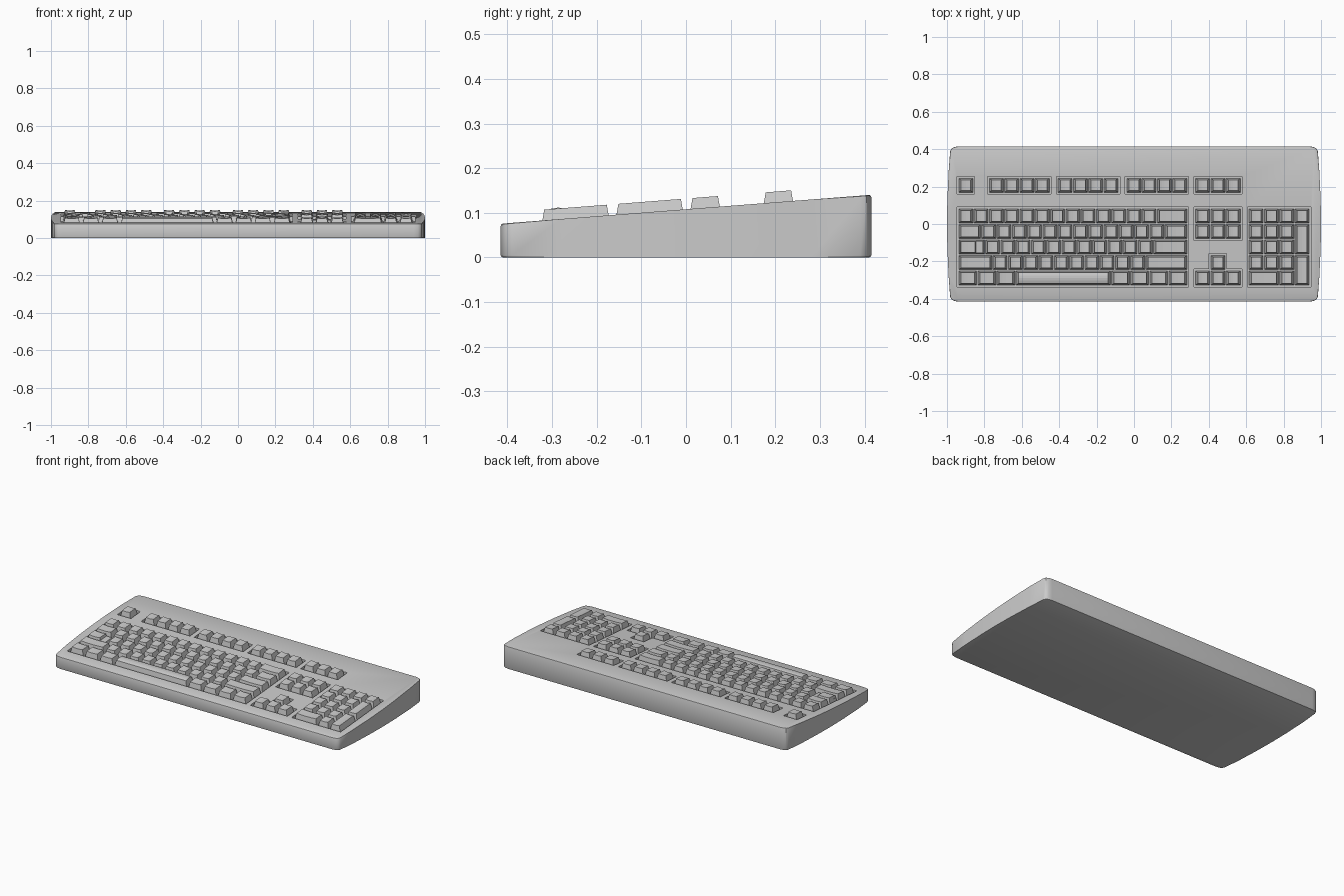
import bpy, bmesh

if "Cube" in bpy.data.objects:
    bpy.data.objects.remove(bpy.data.objects["Cube"])

U = 0.0817          # one key unit in x
V = 0.083           # row pitch in y
X0 = -0.94          # left edge of the key field
ROWS = [0.043 - V * i for i in range(5)]
F_ROW = 0.207
DEPTH = 0.028       # depth of the key wells


def surf(y):
    return 0.108 + 0.078 * y


def make_object(name, bm):
    bmesh.ops.recalc_face_normals(bm, faces=bm.faces)
    me = bpy.data.meshes.new(name)
    bm.to_mesh(me)
    bm.free()
    ob = bpy.data.objects.new(name, me)
    bpy.context.collection.objects.link(ob)
    return ob


def add_key(bm, x0, x1, y0, y1, top=0.024, bow=-0.003, along_x=True, inset=(0.012, 0.009)):
    """Tapered keycap; its top is a shallow curve, dished or domed."""
    def v(x, y, h):
        return bm.verts.new((x, y, surf(y) + h))
    g = 0.003
    x0, x1, y0, y1 = x0 + g, x1 - g, y0 + g + 0.001, y1 - g - 0.001
    b = [v(x0, y0, -DEPTH), v(x1, y0, -DEPTH), v(x1, y1, -DEPTH), v(x0, y1, -DEPTH)]
    a0, a1 = x0 + inset[0], x1 - inset[0]
    c0, c1 = y0 + inset[1], y1 - inset[1]
    ts = [0, 0.25, 0.5, 0.75, 1]
    hs = [top + bow * 4 * t * (1 - t) for t in ts]
    if along_x:
        p = [v(a0 + (a1 - a0) * t, c0, h) for t, h in zip(ts, hs)]
        q = [v(a0 + (a1 - a0) * t, c1, h) for t, h in zip(ts, hs)]
        ends = [(b[0], b[1]), (b[2], b[3]), (b[1], b[2]), (b[3], b[0])]
    else:
        p = [v(a1, c0 + (c1 - c0) * t, h) for t, h in zip(ts, hs)]
        q = [v(a0, c0 + (c1 - c0) * t, h) for t, h in zip(ts, hs)]
        ends = [(b[1], b[2]), (b[3], b[0]), (b[2], b[3]), (b[0], b[1])]
    for i in range(4):
        bm.faces.new((p[i], p[i + 1], q[i + 1], q[i]))
    bm.faces.new([*ends[0], *reversed(p)])
    bm.faces.new([*ends[1], *q])
    bm.faces.new([*ends[2], q[-1], p[-1]])
    bm.faces.new([*ends[3], p[0], q[0]])
    bm.faces.new(b[::-1])


def add_row(bm, start, y, widths):
    x = start
    for w in widths:
        if w:
            add_key(bm, x, x + abs(w) * U, y - V / 2, y + V / 2)
        x += w * U


# Case: wedge with slightly bowed sides and rounded corners
quarter = [(0.94, 0.415), (0.962, 0.411), (0.976, 0.404), (0.983, 0.39),
           (0.991, 0.28), (0.998, 0.13)]
right = [(x, -y) for x, y in quarter] + [(1.0, 0)] + quarter[::-1]
outline = right + [(-x, y) for x, y in right[::-1]]
bm = bmesh.new()
low = [bm.verts.new((x, y, 0)) for x, y in outline]
high = [bm.verts.new((x, y, surf(y))) for x, y in outline]
n = len(outline)
bottom_face = bm.faces.new(low[::-1])
top_face = bm.faces.new(high)
for i in range(n):
    j = (i + 1) % n
    bm.faces.new((low[i], low[j], high[j], high[i]))
bmesh.ops.bevel(bm, geom=list(bottom_face.edges) + list(top_face.edges), offset=0.005,
                segments=2, profile=0.5, affect='EDGES', clamp_overlap=True)
case = make_object("case", bm)

# Key wells cut into the sloped top
NAV, PAD = X0 + 15.5 * U, X0 + 19 * U
FUNC = [(0, 1), (2, 4), (6.5, 4), (11, 4), (15.5, 3)]
bottom, top = ROWS[4] - V / 2, ROWS[0] + V / 2
wells = [(X0 + s * U, X0 + (s + k) * U, F_ROW - V / 2, F_ROW + V / 2) for s, k in FUNC]
wells += [(X0, X0 + 15 * U, bottom, top),
          (NAV, NAV + 3 * U, ROWS[1] - V / 2, top),
          (NAV, NAV + 3 * U, bottom, ROWS[4] + V / 2),
          (NAV + U, NAV + 2 * U, ROWS[4], ROWS[3] + V / 2),
          (PAD, PAD + 4 * U, bottom, top)]
m = 0.006
cutters = []
for x0, x1, y0, y1 in wells:
    bm = bmesh.new()
    bmesh.ops.create_cube(bm, size=1)
    for vert in bm.verts:
        x = x1 + m if vert.co.x > 0 else x0 - m
        y = y1 + m if vert.co.y > 0 else y0 - m
        vert.co = (x, y, surf(y) + (0.1 if vert.co.z > 0 else -DEPTH + 0.001))
    cutter = make_object("well_cutter", bm)
    cutter.hide_render = True
    cutters.append(cutter)
    mod = case.modifiers.new("well", 'BOOLEAN')
    mod.operation = 'DIFFERENCE'
    mod.solver = 'EXACT'
    mod.object = cutter
bpy.context.view_layer.objects.active = case
case.select_set(True)
for mod in list(case.modifiers):
    bpy.ops.object.modifier_apply(modifier=mod.name)
for cutter in cutters:
    bpy.data.objects.remove(cutter)
bpy.ops.object.shade_smooth_by_angle(angle=0.6)

# Function row
bm = bmesh.new()
for s, k in FUNC:
    add_row(bm, X0 + s * U, F_ROW, [1] * k)
make_object("function_keys", bm)

# Main block
bm = bmesh.new()
add_row(bm, X0, ROWS[0], [1] * 13 + [2])
add_row(bm, X0, ROWS[1], [1.5] + [1] * 12 + [1.5])
add_row(bm, X0 + 1.75 * U, ROWS[2], [1] * 11 + [2.25])
add_row(bm, X0, ROWS[3], [2.25] + [1] * 10 + [2.75])
add_row(bm, X0, ROWS[4], [1.25] * 3)
add_row(bm, X0 + 10 * U, ROWS[4], [1.25] * 4)
make_object("main_keys", bm)

# Stepped lock key: low wide skirt plus a raised cap on the left
bm = bmesh.new()
y0, y1 = ROWS[2] - V / 2, ROWS[2] + V / 2
add_key(bm, X0, X0 + 1.75 * U, y0, y1, top=0.008, bow=0, inset=(0.008, 0.006))
add_key(bm, X0, X0 + 1.3 * U, y0, y1)
make_object("stepped_lock_key", bm)

# Space bar with a domed top
bm = bmesh.new()
add_key(bm, X0 + 3.75 * U, X0 + 10 * U, ROWS[4] - V / 2, ROWS[4] + V / 2,
        top=0.021, bow=0.005, along_x=False)
make_object("space_bar", bm)

# Navigation and arrow keys
bm = bmesh.new()
for r in (0, 1, 4):
    add_row(bm, NAV, ROWS[r], [1] * 3)
add_row(bm, NAV + U, ROWS[3], [1])
make_object("navigation_keys", bm)

# Number pad with two tall keys
bm = bmesh.new()
add_row(bm, PAD, ROWS[0], [1] * 4)
for r in (1, 2, 3):
    add_row(bm, PAD, ROWS[r], [1] * 3)
add_row(bm, PAD, ROWS[4], [2, 1])
for r in (2, 4):
    add_key(bm, PAD + 3 * U, PAD + 4 * U, ROWS[r] - V / 2, ROWS[r - 1] + V / 2)
make_object("number_pad_keys", bm)
